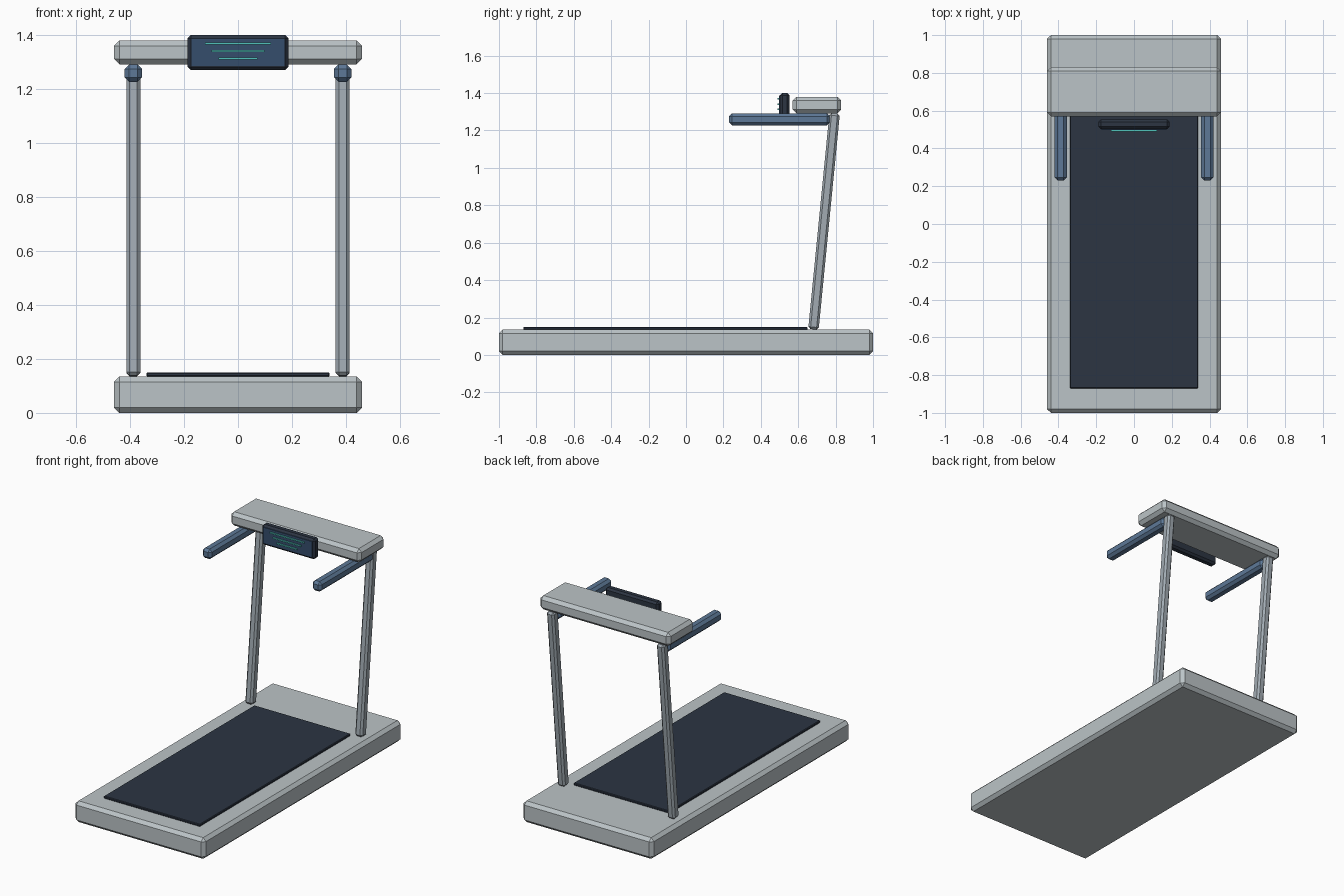
import bpy
import math

if "Cube" in bpy.data.objects:
    bpy.data.objects.remove(bpy.data.objects["Cube"])


def material(name, rgb):
    m = bpy.data.materials.new(name)
    m.diffuse_color = (*rgb, 1)
    m.use_nodes = True
    m.node_tree.nodes["Principled BSDF"].inputs["Base Color"].default_value = m.diffuse_color
    return m


pale = material("pale_grey", (0.50, 0.55, 0.57))
steel = material("steel_grey", (0.36, 0.41, 0.45))
dark = material("dark_rubber", (0.025, 0.035, 0.055))
blue = material("grip_blue", (0.11, 0.19, 0.31))
screen = material("screen_blue", (0.035, 0.075, 0.15))
teal = material("teal", (0.08, 0.55, 0.50))


def box(name, lo, hi, mat, bevel=0.0, tilt=0.0):
    """Flat-shaded box between two corners with a one-step chamfer."""
    bpy.ops.mesh.primitive_cube_add(
        size=1, location=[(a + b) / 2 for a, b in zip(lo, hi)])
    ob = bpy.context.object
    ob.name = name
    ob.scale = [b - a for a, b in zip(lo, hi)]
    bpy.ops.object.transform_apply(location=False, rotation=False, scale=True)
    ob.rotation_euler.x = tilt
    ob.data.materials.append(mat)
    if bevel:
        mod = ob.modifiers.new("chamfer", 'BEVEL')
        mod.width = bevel
        mod.segments = 1
    return ob


# Deck and running belt
box("deck", (-0.46, -1, 0), (0.46, 1, 0.135), pale, 0.02)
box("running_belt", (-0.34, -0.87, 0.134), (0.34, 0.65, 0.15), dark, 0.004)

# Leaning posts and hand grips, one pair per side
lean = math.atan2(0.113, 1.15)
for side, s in (("left", -1), ("right", 1)):
    x = 0.388 * s
    box(side + "_post", (x - 0.026, 0.71, 0.134), (x + 0.026, 0.766, 1.294),
        steel, 0.012, -lean)
    box(side + "_hand_grip", (x - 0.032, 0.23, 1.227), (x + 0.032, 0.77, 1.291),
        blue, 0.016)

# Top beam
box("top_beam", (-0.46, 0.57, 1.292), (0.46, 0.83, 1.38), pale, 0.02)

# Console with screen and read-out bars
box("console", (-0.187, 0.503, 1.27), (0.187, 0.553, 1.40), dark, 0.012)
box("console_screen", (-0.172, 0.498, 1.286), (0.172, 0.51, 1.388), screen)
for i, half in enumerate((0.122, 0.098, 0.073)):
    z = 1.369 - 0.028 * i
    box(f"readout_bar_{i + 1}", (-half, 0.49, z - 0.004), (half, 0.50, z + 0.004), teal)
